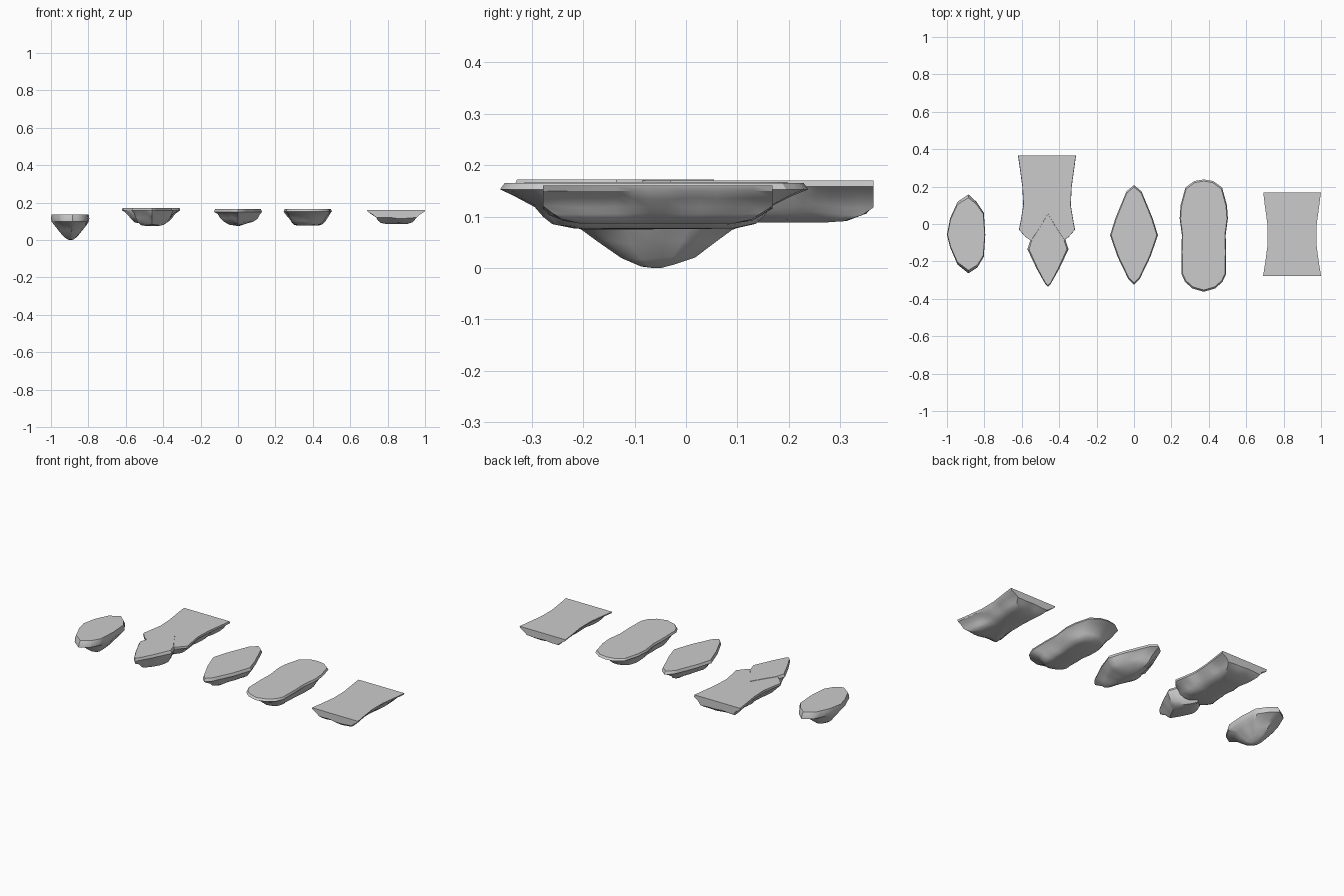
import bpy, bmesh, math
from mathutils import Vector, noise


def resample(pts, step=0.03):
    out = []
    for i, a in enumerate(pts):
        a, b = Vector(a), Vector(pts[(i + 1) % len(pts)])
        n = max(1, round((b - a).length / step))
        out += [a.lerp(b, k / n) for k in range(n)]
    return out


def mirror(half):
    # right-hand half (bottom to top) plus its mirror image
    left = [(-x, y) for x, y in reversed(half) if x > 1e-4]
    return half + left


def rock(name, outline, centre, levels, rough=0.03, rock_y=0.0, slab=2):
    """Loft an outline down through (z, x scale, y scale) levels.
    The first 'slab' levels stay clean, lower ones are roughened."""
    ring = resample(outline)
    cx, cy = centre
    bm = bmesh.new()
    rings = []
    for li, (z, sx, sy) in enumerate(levels):
        vs = []
        for p in ring:
            x, y = p.x * sx, (p.y - rock_y) * sy + rock_y
            dz = 0
            if li >= slab:
                n = noise.noise(Vector((x * 11 + cx * 7, y * 11, z * 12)))
                x *= 1 + rough * 2.5 * n
                if sy < 0.99:
                    y = rock_y + (y - rock_y) * (1 + rough * n)
                if 0 < li < len(levels) - 1:
                    dz = 0.12 * rough * noise.noise(Vector((x * 14, y * 14, cx * 9)))
            vs.append(bm.verts.new((cx + x, cy + y, z + dz)))
        rings.append(vs)
    n = len(ring)
    for a, b in zip(rings, rings[1:]):
        for i in range(n):
            j = (i + 1) % n
            bm.faces.new((a[i], b[i], b[j], a[j]))
    bm.faces.new(rings[0])
    bm.faces.new(rings[-1][::-1])
    bmesh.ops.recalc_face_normals(bm, faces=bm.faces)
    me = bpy.data.meshes.new(name)
    bm.to_mesh(me)
    bm.free()
    ob = bpy.data.objects.new(name, me)
    bpy.context.collection.objects.link(ob)
    bpy.context.view_layer.objects.active = ob
    ob.select_set(True)
    bpy.ops.object.shade_smooth_by_angle(angle=math.radians(32))
    ob.select_set(False)
    return ob


# Small deep rock with an oval top
oval = [(0.01, -0.207), (0.06, -0.175), (0.092, -0.12), (0.1, 0), (0.092, 0.12),
        (0.055, 0.175), (0.01, 0.215), (-0.05, 0.175), (-0.088, 0.09),
        (-0.105, 0), (-0.088, -0.07), (-0.05, -0.16)]
rock("small_deep_rock", oval, (-0.895, -0.057),
     [(0.135, 0.97, 0.92), (0.115, 1.0, 0.98), (0.098, 0.97, 1.0),
      (0.075, 0.82, 0.70), (0.05, 0.62, 0.56), (0.02, 0.37, 0.34),
      (0.006, 0.2, 0.15), (0.0, 0.06, 0.04)], rough=0.05, slab=3)

# Broken platform: rear slab with one straight end
slab_half = [(0, -0.12), (0.07, -0.1), (0.115, -0.07), (0.15, -0.03), (0.142, 0.01),
             (0.127, 0.1), (0.132, 0.2), (0.155, 0.365)]
rock("broken_rear_slab", mirror(slab_half), (-0.465, 0),
     [(0.17, 0.99, 1), (0.158, 1, 1), (0.142, 0.86, 1), (0.122, 0.74, 1),
      (0.108, 0.66, 0.92), (0.095, 0.55, 0.78), (0.088, 0.36, 0.58)],
     rough=0.06, rock_y=0.12)

# Broken platform: pointed front piece
point_half = [(0, -0.335), (0.015, -0.32), (0.06, -0.24), (0.11, -0.135),
              (0.092, -0.08), (0.05, -0.02), (0, 0.06)]
rock("broken_front_point", mirror(point_half), (-0.46, 0),
     [(0.172, 0.92, 0.97), (0.157, 1, 1), (0.14, 0.92, 0.95), (0.118, 0.84, 0.8),
      (0.095, 0.74, 0.68), (0.08, 0.55, 0.58), (0.075, 0.3, 0.35)],
     rough=0.06, rock_y=-0.13)

# Diamond rock
diamond = [(0, -0.265), (0.03, -0.235), (0.088, -0.115), (0.128, 0),
           (0.1, 0.09), (0.04, 0.235), (0, 0.268)]
rock("diamond_rock", mirror(diamond), (0, -0.06),
     [(0.167, 0.95, 0.96), (0.15, 1, 1), (0.138, 0.88, 0.9), (0.115, 0.76, 0.76),
      (0.098, 0.6, 0.7), (0.085, 0.36, 0.6), (0.076, 0.08, 0.4)], rough=0.05)

# Long rounded rock
long_half = [(0, -0.302), (0.06, -0.285), (0.1, -0.25), (0.118, -0.21), (0.12, -0.09),
             (0.117, 0), (0.129, 0.09), (0.124, 0.16), (0.098, 0.255), (0.05, 0.29),
             (0, 0.298)]
rock("long_rounded_rock", mirror(long_half), (0.373, -0.06),
     [(0.165, 0.96, 0.97), (0.153, 1, 1), (0.142, 0.92, 0.91), (0.12, 0.8, 0.77),
      (0.1, 0.7, 0.72), (0.085, 0.6, 0.66), (0.077, 0.45, 0.52)], rough=0.045)

# Waisted slab with two straight ends
waist_half = [(0.155, -0.223), (0.143, -0.15), (0.13, -0.05), (0.131, 0.05),
              (0.145, 0.15), (0.154, 0.223)]
rock("waisted_slab", mirror(waist_half), (0.845, -0.055),
     [(0.16, 1, 1), (0.15, 0.97, 1), (0.135, 0.84, 1), (0.118, 0.71, 1),
      (0.105, 0.64, 0.92), (0.094, 0.54, 0.82), (0.086, 0.36, 0.65)],
     rough=0.05)
